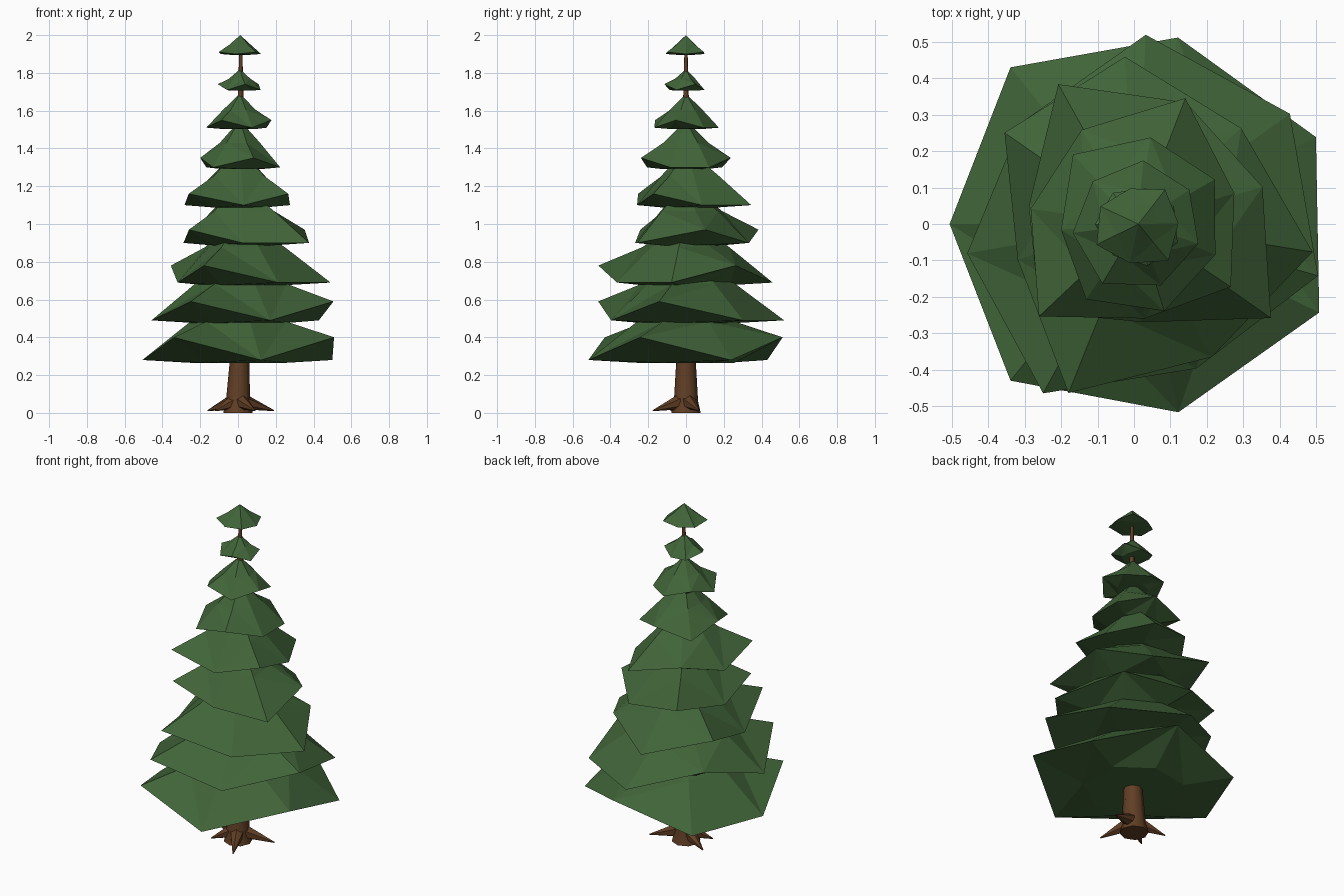
import bpy
import bmesh
from math import sin, cos, radians, tau
from mathutils import Vector

cube = bpy.data.objects.get("Cube")
if cube:
    bpy.data.objects.remove(cube, do_unlink=True)


def make_material(name, colour):
    mat = bpy.data.materials.new(name)
    mat.use_nodes = True
    mat.diffuse_color = colour
    mat.node_tree.nodes["Principled BSDF"].inputs["Base Color"].default_value = colour
    return mat


def finish(bm, name, mat):
    """Turn a bmesh into a named, coloured object."""
    bmesh.ops.recalc_face_normals(bm, faces=bm.faces)
    mesh = bpy.data.meshes.new(name)
    bm.to_mesh(mesh)
    bm.free()
    mesh.materials.append(mat)
    obj = bpy.data.objects.new(name, mesh)
    bpy.context.collection.objects.link(obj)
    return obj


def smooth(obj):
    bpy.ops.object.select_all(action="DESELECT")
    obj.select_set(True)
    bpy.context.view_layer.objects.active = obj
    bpy.ops.object.shade_smooth_by_angle(angle=radians(50))


green = make_material("needle green", (0.052, 0.128, 0.04, 1))
brown = make_material("bark brown", (0.12, 0.049, 0.018, 1))


def foliage_tier(name, low, high, apex, start, radii):
    """Faceted skirt: zigzag rim, a level ring halfway up, closed below."""
    bm = bmesh.new()
    height = apex - low
    lean = .006 * apex
    count = len(radii)

    def ring(scale, heights):
        angles = [radians(start) + tau * i / count for i in range(count)]
        return [bm.verts.new((lean + scale * r * cos(a), scale * r * sin(a), z))
                for a, r, z in zip(angles, radii, heights)]

    top = bm.verts.new((lean, 0, apex))
    base = bm.verts.new((lean, 0, low - .04 * height))
    rim = ring(1, [high if i % 2 else low for i in range(count)])
    middle_z = (apex + (low + high) / 2) / 2 - .03 * height
    middle = ring(.5, [middle_z] * count)
    under = ring(.5, [low - .04 * height] * count)
    for i in range(count):
        bm.faces.new((top, middle[i - 1], middle[i]))
        bm.faces.new((middle[i - 1], rim[i - 1], rim[i], middle[i]))
        bm.faces.new((rim[i - 1], under[i - 1], under[i], rim[i]))
        bm.faces.new((base, under[i], under[i - 1]))
    bmesh.ops.triangulate(bm, faces=bm.faces)
    return finish(bm, name, green)


# Foliage, bottom to top: low rim, high rim, apex, start angle, rim radii
tiers = [
    (.28, .40, .65, 180, (.51, .55, .53, .56, .55, .525, .55)),
    (.49, .59, .85, 87, (.52, .42, .47, .53, .43, .52, .52)),
    (.69, .78, 1.04, 351, (.49, .39, .46, .44, .34, .5, .42)),
    (.90, .97, 1.22, 325, (.45, .36, .36, .44, .3, .36, .27)),
    (1.10, 1.16, 1.40, 69, (.37, .3, .295, .37, .26, .31, .28)),
    (1.30, 1.35, 1.55, 30, (.245, .24, .26, .21, .25, .25, .23)),
    (1.51, 1.55, 1.69, 85, (.175, .17, .18, .19, .18, .175, .17)),
    (1.71, 1.74, 1.82, 129, (.11, .118, .11, .118, .12, .11, .1)),
    (1.90, 1.91, 2.0, 155, (.115, .128, .11, .13, .11, .12, .1)),
]
for number, tier in enumerate(tiers, 1):
    foliage_tier(f"foliage_tier_{number}", *tier)

# Trunk: flared foot tapering to a thin tip inside the top tier
bm = bmesh.new()
sides = 8
rings = []
for z, r, x in ((0, .078, 0), (.06, .064, 0), (.27, .052, .008), (1.93, .008, .015)):
    rings.append([bm.verts.new((x + r * cos(tau * i / sides), r * sin(tau * i / sides), z))
                  for i in range(sides)])
for lower, upper in zip(rings, rings[1:]):
    for i in range(sides):
        bm.faces.new((lower[i - 1], lower[i], upper[i], upper[i - 1]))
bm.faces.new(rings[0])
bm.faces.new(rings[-1])
smooth(finish(bm, "trunk", brown))

# Roots: pointed cones running from the trunk out to the ground
for number, (x, y) in enumerate(((.19, .07), (.09, -.175), (-.12, -.08), (-.16, .07)), 1):
    tip = Vector((x, y, .012))
    inner = Vector((x * .15, y * .15, .06))
    axis = tip - inner
    bm = bmesh.new()
    bmesh.ops.create_cone(bm, cap_ends=True, segments=6, radius1=.042, radius2=.003,
                          depth=axis.length)
    turn = axis.to_track_quat("Z", "Y").to_matrix()
    bmesh.ops.rotate(bm, verts=bm.verts, matrix=turn)
    bmesh.ops.translate(bm, verts=bm.verts, vec=(tip + inner) / 2)
    for v in bm.verts:
        v.co.z = max(v.co.z, 0)
    smooth(finish(bm, f"root_{number}", brown))
